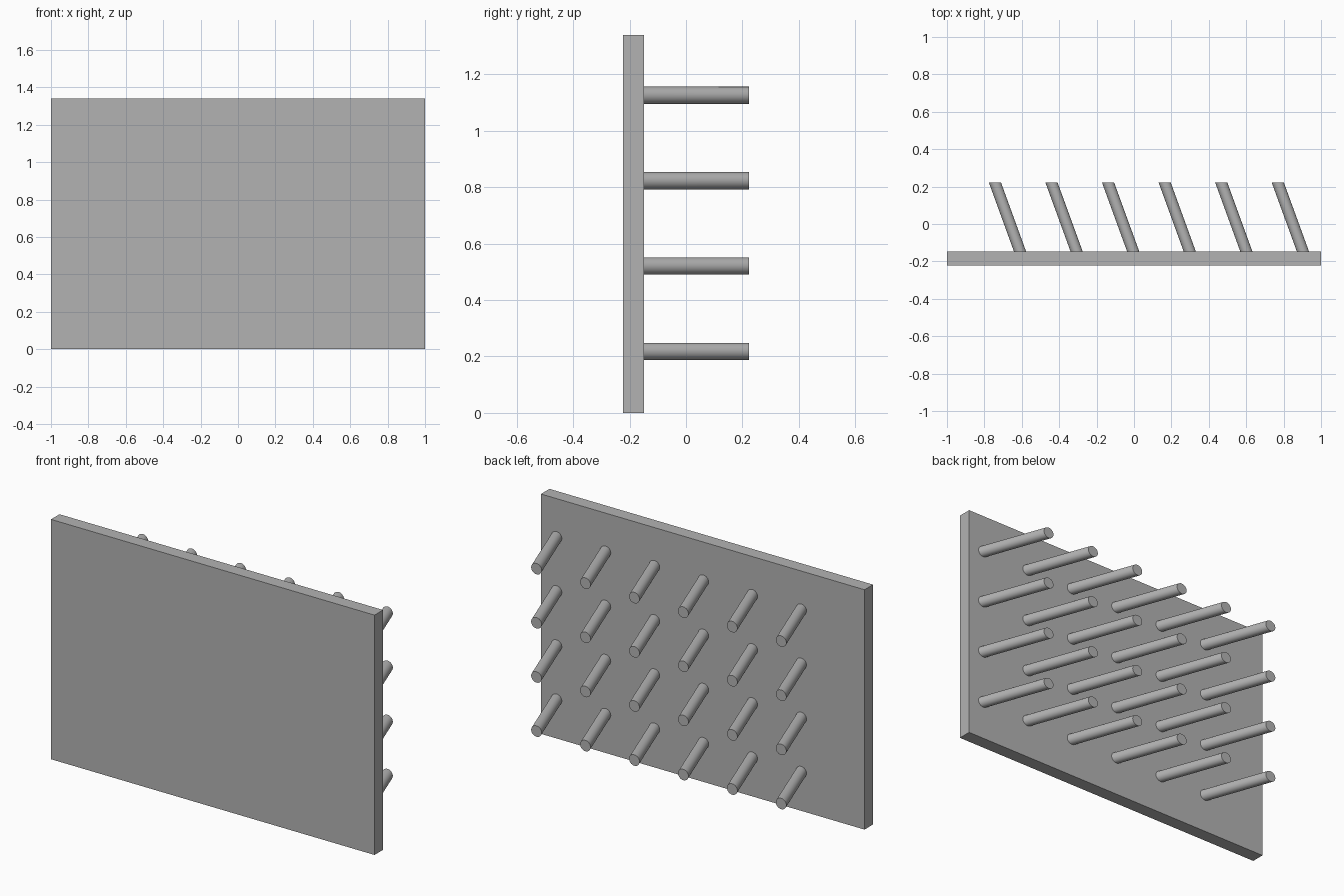
import bpy, bmesh, math
from mathutils import Matrix

cube = bpy.data.objects.get("Cube")
if cube:
    bpy.data.objects.remove(cube, do_unlink=True)

WIDTH, HEIGHT, THICK = 2.0, 1.34, 0.075
FRONT, TIP = -0.223, 0.223
BACK = FRONT + THICK
COLS, ROWS, STEP = 6, 4, 0.3025
FIRST_X, FIRST_Z = -0.609, 0.218      # centre of first peg where it meets the board
RADIUS, SLANT = 0.0305, math.radians(20)
EMBED = 0.02

grey = bpy.data.materials.new("plain grey")
grey.use_nodes = True
colour = (0.45, 0.45, 0.45, 1)
grey.diffuse_color = colour
grey.node_tree.nodes["Principled BSDF"].inputs["Base Color"].default_value = colour


def finish(bm, name):
    """Turn a bmesh into a grey mesh."""
    mesh = bpy.data.meshes.new(name)
    bm.to_mesh(mesh)
    bm.free()
    mesh.materials.append(grey)
    return mesh


def place(name, mesh, location):
    obj = bpy.data.objects.new(name, mesh)
    obj.location = location
    bpy.context.collection.objects.link(obj)
    return obj


# Upright board
bm = bmesh.new()
bmesh.ops.create_cube(bm, size=1)
bmesh.ops.scale(bm, vec=(WIDTH, THICK, HEIGHT), verts=bm.verts)
place("board", finish(bm, "board"), (0, FRONT + THICK / 2, HEIGHT / 2))

# Slanted peg, with its tip cut parallel to the board
bm = bmesh.new()
length = TIP - BACK + EMBED
bmesh.ops.create_cone(bm, cap_ends=True, segments=32, radius1=RADIUS,
                      radius2=RADIUS, depth=length)
bmesh.ops.transform(bm, verts=bm.verts, matrix=Matrix.Translation((0, length / 2 - EMBED, 0))
                    @ Matrix.Rotation(math.radians(90), 4, 'X'))
for v in bm.verts:
    v.co.x = v.co.x / math.cos(SLANT) - v.co.y * math.tan(SLANT)
for f in bm.faces:
    f.smooth = len(f.verts) == 4
for e in bm.edges:
    e.smooth = all(f.smooth for f in e.link_faces)
peg_mesh = finish(bm, "peg")

# Grid of pegs on the back of the board
for row in range(ROWS):
    for col in range(COLS):
        place(f"peg_row{row + 1}_column{col + 1}", peg_mesh,
              (FIRST_X + col * STEP, BACK, FIRST_Z + row * STEP))
